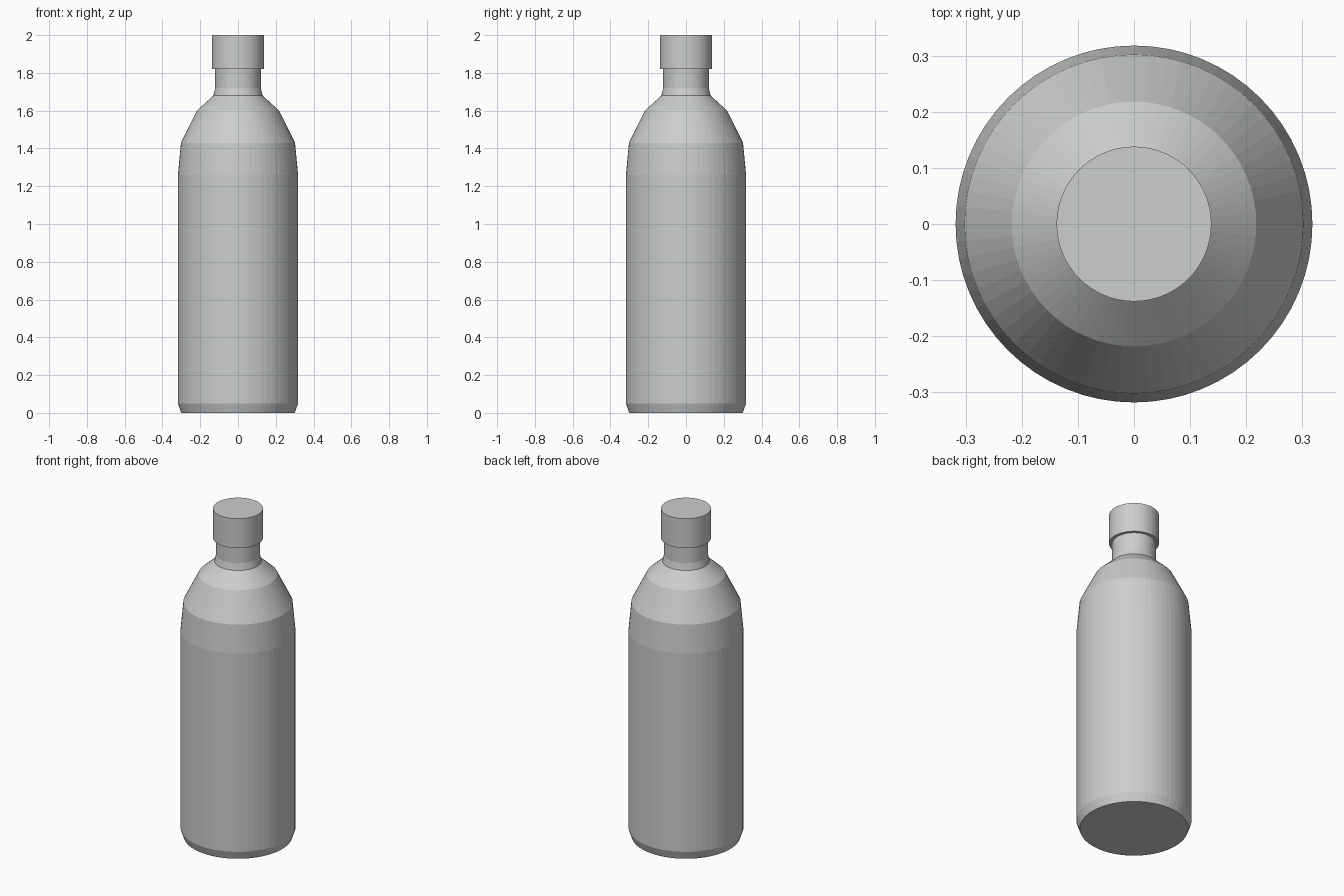
import bpy, bmesh
from math import tau

cube = bpy.data.objects.get("Cube")
if cube:
    bpy.data.objects.remove(cube, do_unlink=True)

grey = bpy.data.materials.new("light grey")
grey.use_nodes = True
colour = (0.60, 0.62, 0.61, 1)
grey.diffuse_color = colour
grey.node_tree.nodes["Principled BSDF"].inputs["Base Color"].default_value = colour


def lathe(name, profile, sides=64):
    """Spin a (radius, height) profile around z and close both ends."""
    bm = bmesh.new()
    verts = [bm.verts.new((r, 0, z)) for r, z in profile]
    edges = [bm.edges.new(pair) for pair in zip(verts, verts[1:])]
    bmesh.ops.spin(bm, geom=verts + edges, cent=(0, 0, 0), axis=(0, 0, 1),
                   angle=tau, steps=sides, use_duplicate=False)
    bmesh.ops.remove_doubles(bm, verts=bm.verts, dist=0.0001)
    bmesh.ops.holes_fill(bm, edges=[e for e in bm.edges if e.is_boundary], sides=0)
    bmesh.ops.recalc_face_normals(bm, faces=bm.faces)
    mesh = bpy.data.meshes.new(name)
    bm.to_mesh(mesh)
    bm.free()
    mesh.materials.append(grey)
    obj = bpy.data.objects.new(name, mesh)
    bpy.context.collection.objects.link(obj)
    return obj


# Body with chamfered base, sloping shoulder and narrow neck
lathe("bottle_body", [(0.30, 0), (0.318, 0.05), (0.318, 1.26), (0.302, 1.43),
                      (0.218, 1.60), (0.13, 1.68), (0.121, 1.72), (0.121, 1.83)])

# Cylindrical cap
lathe("cap", [(0.138, 1.82), (0.138, 2.0)])
